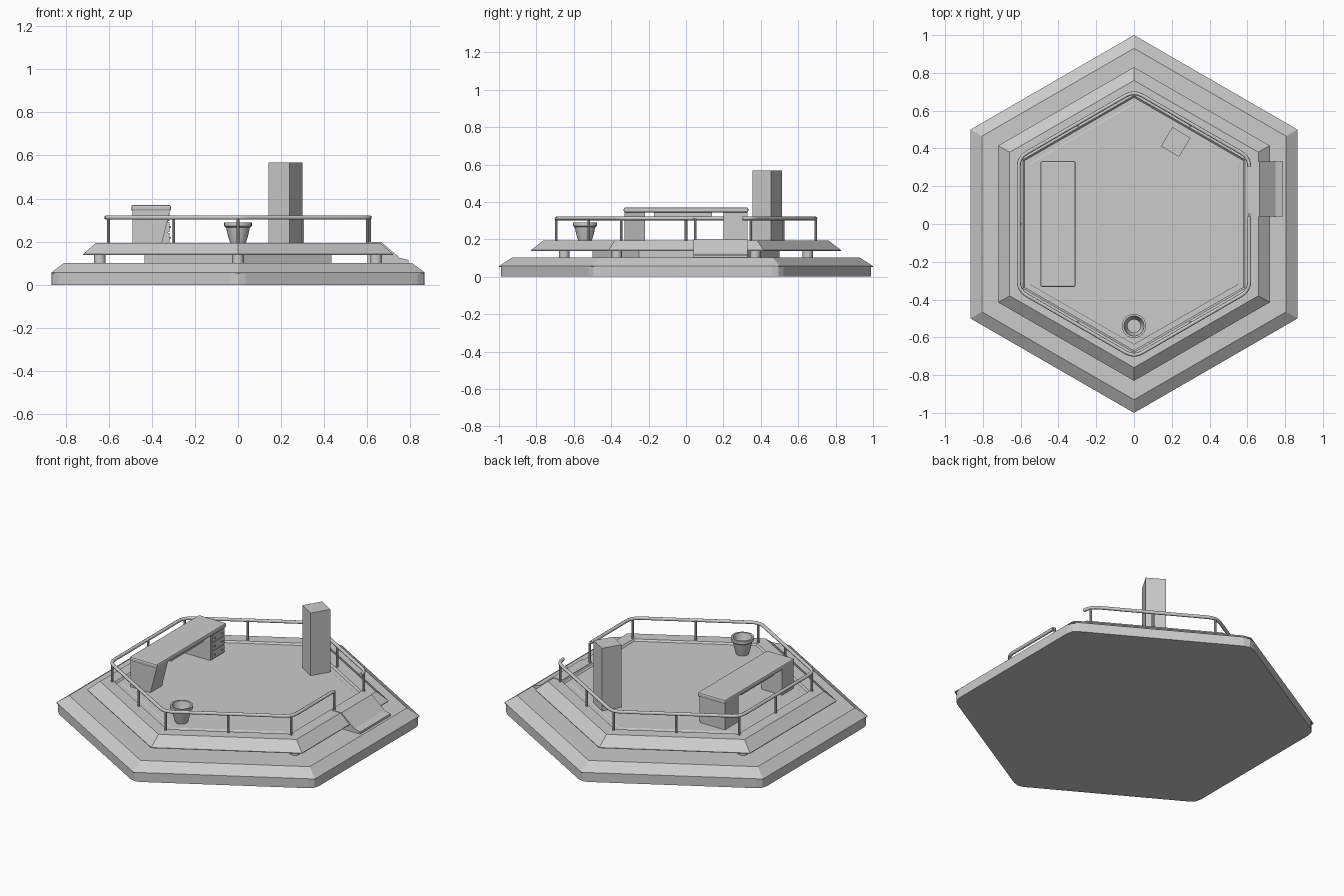
import bpy, bmesh, math
from mathutils import Vector, Matrix

cube = bpy.data.objects.get("Cube")
if cube:
    bpy.data.objects.remove(cube, do_unlink=True)

grey = bpy.data.materials.new("plain_grey")
grey.use_nodes = True
colour = (0.6, 0.6, 0.6, 1)
grey.diffuse_color = colour
grey.node_tree.nodes["Principled BSDF"].inputs["Base Color"].default_value = colour


def finish(name, bm, smooth=False):
    bmesh.ops.recalc_face_normals(bm, faces=bm.faces)
    mesh = bpy.data.meshes.new(name)
    bm.to_mesh(mesh)
    bm.free()
    mesh.materials.append(grey)
    obj = bpy.data.objects.new(name, mesh)
    bpy.context.collection.objects.link(obj)
    if smooth:
        bpy.ops.object.select_all(action='DESELECT')
        obj.select_set(True)
        bpy.context.view_layer.objects.active = obj
        bpy.ops.object.shade_smooth_by_angle(angle=math.radians(35))
    return obj


def hexagon(r, cut=0.0, steps=1):
    """Hexagon pointing along y, with corners optionally rounded off."""
    corners = [Vector((r * math.cos(a), r * math.sin(a)))
               for a in (math.radians(30 + 60 * k) for k in range(6))]
    if not cut:
        return corners
    points = []
    for k, c in enumerate(corners):
        a = c + (corners[k - 1] - c).normalized() * cut
        b = c + (corners[(k + 1) % 6] - c).normalized() * cut
        for i in range(steps + 1):
            t = i / steps
            points.append(a * (1 - t) ** 2 + c * 2 * t * (1 - t) + b * t * t)
    return points


def loft(name, rings, smooth=False):
    """Skin a stack of (outline, z) rings and cap both ends."""
    bm = bmesh.new()
    loops = [[bm.verts.new((p[0], p[1], z)) for p in pts] for pts, z in rings]
    n = len(loops[0])
    for low, high in zip(loops, loops[1:]):
        for i in range(n):
            j = (i + 1) % n
            bm.faces.new((low[i], low[j], high[j], high[i]))
    bm.faces.new(loops[0])
    bm.faces.new(loops[-1])
    return finish(name, bm, smooth)


def prism(name, profile, y0, y1):
    """Extrude an x-z profile along y."""
    bm = bmesh.new()
    face = bm.faces.new([bm.verts.new((x, y0, z)) for x, z in profile])
    new = bmesh.ops.extrude_face_region(bm, geom=[face])["geom"]
    moved = [v for v in new if isinstance(v, bmesh.types.BMVert)]
    bmesh.ops.translate(bm, verts=moved, vec=(0, y1 - y0, 0))
    return finish(name, bm)


def box(name, lo, hi, turn=0.0, bevel=0.0):
    lo, hi = Vector(lo), Vector(hi)
    size = hi - lo
    bm = bmesh.new()
    bmesh.ops.create_cube(bm, size=1, matrix=Matrix.Translation((lo + hi) / 2)
                          @ Matrix.Rotation(turn, 4, 'Z')
                          @ Matrix.Diagonal((*size, 1)))
    if bevel:
        bmesh.ops.bevel(bm, geom=bm.edges[:], offset=bevel, segments=2,
                        profile=0.5, affect='EDGES')
    return finish(name, bm)


def rod(name, x, y, z0, z1, r, sides=12):
    bm = bmesh.new()
    bmesh.ops.create_cone(bm, cap_ends=True, segments=sides, radius1=r, radius2=r,
                          depth=z1 - z0,
                          matrix=Matrix.Translation((x, y, (z0 + z1) / 2)))
    return finish(name, bm, True)


# Base: upright wall with clipped corners, then a sloped slab
loft("base_wall", [(hexagon(1, 0.04, 2), 0), (hexagon(1, 0.04, 2), 0.055)])
loft("base_slab", [(hexagon(1), 0.053), (hexagon(1), 0.057), (hexagon(0.93), 0.102)])

# Raised platform on a core and short feet, with a shallow sunken floor
loft("platform_core", [(hexagon(0.5), 0.1), (hexagon(0.5), 0.145)])
loft("platform", [(hexagon(0.83), 0.138), (hexagon(0.83), 0.142), (hexagon(0.76), 0.195),
                  (hexagon(0.68), 0.195), (hexagon(0.67), 0.185), (hexagon(0.64), 0.185),
                  (hexagon(0.635), 0.188)])
for p in hexagon(0.74):
    q = p if abs(p.x) > 0.1 else p * 0.88
    rod("platform_foot", q.x, q.y, 0.1, 0.145, 0.027)

# Entry ramp
prism("entry_ramp", [(0.6, 0.1), (0.6, 0.198), (0.665, 0.198), (0.75, 0.125),
                     (0.79, 0.115), (0.79, 0.1)], 0.04, 0.33)

# Hand rail, open at the ramp
RAIL_Z = 0.312
path = hexagon(0.705, 0.05, 4) + [Vector((0.61, 0.04))]
curve = bpy.data.curves.new("hand_rail", 'CURVE')
curve.dimensions = '3D'
curve.bevel_depth = 0.01
curve.bevel_resolution = 2
curve.use_fill_caps = True
spline = curve.splines.new('POLY')
spline.points.add(len(path) - 1)
for point, p in zip(spline.points, path):
    point.co = (p.x, p.y, RAIL_Z, 1)
curve.materials.append(grey)
rail = bpy.data.objects.new("hand_rail", curve)
bpy.context.collection.objects.link(rail)
bpy.ops.object.select_all(action='DESELECT')
rail.select_set(True)
bpy.context.view_layer.objects.active = rail
bpy.ops.object.convert(target='MESH')
bpy.ops.object.shade_smooth_by_angle(angle=math.radians(50))

# Rail posts at the corners, mid-sides and ramp opening
corners = hexagon(0.693)
posts = list(corners)
posts += [(corners[k] + corners[k + 1]) / 2 for k in range(5)]
posts.append(Vector((0.61, 0.05)))
for p in posts:
    rod("rail_post", p.x, p.y, 0.185, RAIL_Z, 0.007, 8)

# Console desk: top, slanted leg, drawer leg and tray
FLOOR = 0.187
box("desk_top", (-0.495, -0.333, 0.343), (-0.31, 0.333, 0.37), bevel=0.008)
prism("desk_leg", [(-0.49, FLOOR), (-0.49, 0.345), (-0.315, 0.345), (-0.355, FLOOR)],
      -0.33, -0.22)
box("drawer_cabinet", (-0.49, 0.2, FLOOR), (-0.325, 0.328, 0.345))
box("desk_tray", (-0.47, -0.17, 0.322), (-0.33, 0.14, 0.345))
for i in range(3):
    z = 0.195 + i * 0.05
    box("drawer_front", (-0.326, 0.205, z), (-0.317, 0.323, z + 0.045))
    for y in (0.228, 0.3):
        box("drawer_knob", (-0.318, y - 0.004, z + 0.019), (-0.311, y + 0.004, z + 0.027))

# Tall turned pillar
box("pillar", (0.165, 0.375, FLOOR), (0.277, 0.493, 0.567), turn=math.radians(-31))

# Hollow flower pot
profile = [(0.034, FLOOR), (0.046, 0.225), (0.055, 0.265), (0.064, 0.272), (0.064, 0.29),
           (0.053, 0.29), (0.048, 0.265), (0.036, 0.235)]
SIDES = 24
loft("pot", [([(r * math.cos(math.tau * i / SIDES), r * math.sin(math.tau * i / SIDES) - 0.54)
               for i in range(SIDES)], z) for r, z in profile], True)
